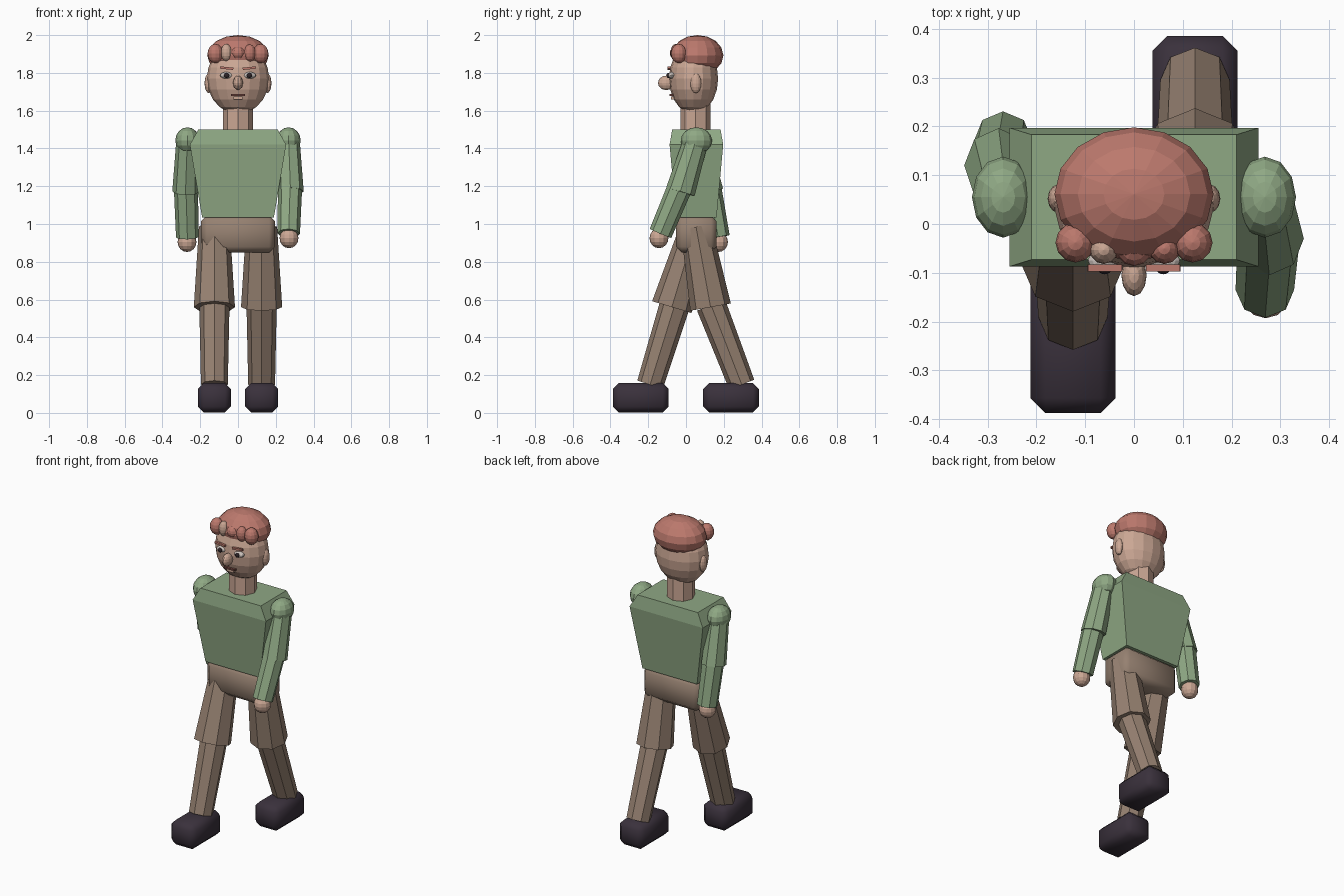
import bpy, bmesh, math
from mathutils import Vector

if "Cube" in bpy.data.objects:
    bpy.data.objects.remove(bpy.data.objects["Cube"])


def material(name, r, g, b):
    def lin(c):
        c /= 255
        return c / 12.92 if c <= 0.04045 else ((c + 0.055) / 1.055) ** 2.4
    m = bpy.data.materials.new(name)
    m.diffuse_color = (lin(r), lin(g), lin(b), 1)
    m.use_nodes = True
    m.node_tree.nodes["Principled BSDF"].inputs["Base Color"].default_value = m.diffuse_color
    return m


SKIN = material("skin", 203, 167, 148)
HAIR = material("red_hair", 188, 121, 109)
GREEN = material("green_sweater", 143, 168, 132)
PANTS = material("brown_trousers", 150, 129, 113)
SHOE = material("dark_shoe", 58, 49, 60)
WHITE = material("eye_white", 205, 196, 190)
DARK = material("pupil_dark", 45, 36, 40)
LIP = material("lip", 120, 75, 68)


def finish(name, bm, mat):
    bmesh.ops.recalc_face_normals(bm, faces=bm.faces)
    me = bpy.data.meshes.new(name)
    bm.to_mesh(me)
    bm.free()
    me.materials.append(mat)
    ob = bpy.data.objects.new(name, me)
    bpy.context.collection.objects.link(ob)
    return ob


def ball(name, loc, radii, mat, seg=12, rings=8):
    bm = bmesh.new()
    bmesh.ops.create_uvsphere(bm, u_segments=seg, v_segments=rings, radius=1)
    bmesh.ops.scale(bm, vec=radii, verts=bm.verts)
    bmesh.ops.translate(bm, vec=loc, verts=bm.verts)
    return finish(name, bm, mat)


def limb(name, a, b, ra, rb, mat, depth=1.0):
    """Eight-sided tapered tube from a down to b, depth stretches it front to back."""
    a, b = Vector(a), Vector(b)
    axis = (a - b).normalized()
    fwd = Vector((0, 1, 0))
    fwd = (fwd - axis * fwd.dot(axis)).normalized()
    side = fwd.cross(axis)
    bm = bmesh.new()
    rings = []
    for c, r in ((a, ra), (b, rb)):
        rings.append([bm.verts.new(c + side * r * math.cos(i * math.pi / 4)
                                   + fwd * r * depth * math.sin(i * math.pi / 4))
                      for i in range(8)])
    for i in range(8):
        j = (i + 1) % 8
        bm.faces.new((rings[0][i], rings[0][j], rings[1][j], rings[1][i]))
    for r in rings:
        bm.faces.new(r)
    return finish(name, bm, mat)


def box(name, loc, size, mat, bevel=0.0, tilt=0.0):
    bm = bmesh.new()
    bmesh.ops.create_cube(bm, size=1)
    bmesh.ops.scale(bm, vec=size, verts=bm.verts)
    ob = finish(name, bm, mat)
    ob.location = loc
    ob.rotation_euler.y = tilt
    if bevel:
        mod = ob.modifiers.new("bevel", 'BEVEL')
        mod.width = bevel
        mod.segments = 1
        for p in ob.data.polygons:
            p.use_smooth = True
    return ob


# torso: tapered block with sloped shoulders
bm = bmesh.new()
rings = []
for z, hx, hy in ((1.035, 0.19, 0.107), (1.42, 0.255, 0.142), (1.5, 0.21, 0.128)):
    rings.append([bm.verts.new((sx * hx, 0.055 + sy * hy, z))
                  for sx, sy in ((-1, -1), (1, -1), (1, 1), (-1, 1))])
for lo, hi in zip(rings, rings[1:]):
    for i in range(4):
        j = (i + 1) % 4
        bm.faces.new((lo[i], lo[j], hi[j], hi[i]))
bm.faces.new(rings[0])
bm.faces.new(rings[-1])
finish("torso", bm, GREEN)
box("pelvis", (0, 0.055, 0.947), (0.39, 0.215, 0.195), PANTS, 0.03)

# legs in mid stride: knee and ankle as (y, z)
for label, x, knee_y, shin_y, ankle_y, foot_y in (
        ("left", -0.125, -0.075, -0.06, -0.19, -0.24),
        ("right", 0.125, 0.13, 0.133, 0.295, 0.238)):
    limb(label + "_thigh", (x, 0.053, 0.985), (x, knee_y, 0.56), 0.082, 0.109, PANTS)
    limb(label + "_shin", (x, shin_y, 0.57), (x, ankle_y, 0.15), 0.08, 0.071, PANTS)
    box(label + "_shoe", (x, foot_y, 0.08), (0.175, 0.295, 0.155), SHOE, 0.031)

# swinging arms
for label, s, elbow, wrist, hand in (
        ("left", -1, (0.12, 1.17), (0.17, 0.93), (0.172, 0.905)),
        ("right", 1, (-0.03, 1.17), (-0.135, 0.95), (-0.143, 0.925))):
    ball(label + "_shoulder", (s * 0.268, 0.055, 1.442), (0.064, 0.083, 0.07), GREEN)
    limb(label + "_upper_arm", (s * 0.268, 0.055, 1.45), (s * 0.278, *elbow),
         0.058, 0.07, GREEN, 1.12)
    limb(label + "_forearm", (s * 0.276, elbow[0], elbow[1] + 0.03), (s * 0.268, *wrist),
         0.064, 0.06, GREEN, 1.03)
    ball(label + "_hand", (s * 0.27, *hand), (0.05, 0.05, 0.053), SKIN)

# neck and head
limb("neck", (0, 0.05, 1.66), (0, 0.05, 1.49), 0.08, 0.08, SKIN)
ball("head", (0, 0.04, 1.77), (0.165, 0.13, 0.187), SKIN, 16, 10)
ball("nose", (0, -0.105, 1.747), (0.026, 0.043, 0.038), SKIN)
for s, label in ((-1, "left"), (1, "right")):
    ball(label + "_ear", (s * 0.155, 0.052, 1.745), (0.022, 0.029, 0.052), SKIN)
    ball(label + "_eye", (s * 0.062, -0.075, 1.787), (0.033, 0.02, 0.018), WHITE)
    ball(label + "_pupil", (s * 0.06, -0.093, 1.787), (0.014, 0.01, 0.014), DARK)
    box(label + "_eyebrow", (s * 0.06, -0.09, 1.825), (0.07, 0.014, 0.012), HAIR,
        0, s * -0.1)
box("mouth", (0, -0.077, 1.682), (0.075, 0.02, 0.01), LIP)
box("lower_lip", (0, -0.07, 1.667), (0.05, 0.02, 0.014), SKIN)

# hair cap and front curls
ball("hair", (0, 0.061, 1.893), (0.163, 0.137, 0.107), HAIR, 16, 8)
for i, (x, y, z, r, rz, mat) in enumerate((
        (-0.12, -0.038, 1.902, 0.041, 0.051, HAIR),
        (-0.062, -0.053, 1.908, 0.029, 0.046, SKIN),
        (0, -0.048, 1.905, 0.038, 0.036, HAIR),
        (0.062, -0.05, 1.905, 0.032, 0.046, HAIR),
        (0.12, -0.038, 1.902, 0.041, 0.051, HAIR))):
    ball("curl_%d" % (i + 1), (x, y, z), (r, r, rz), mat)
